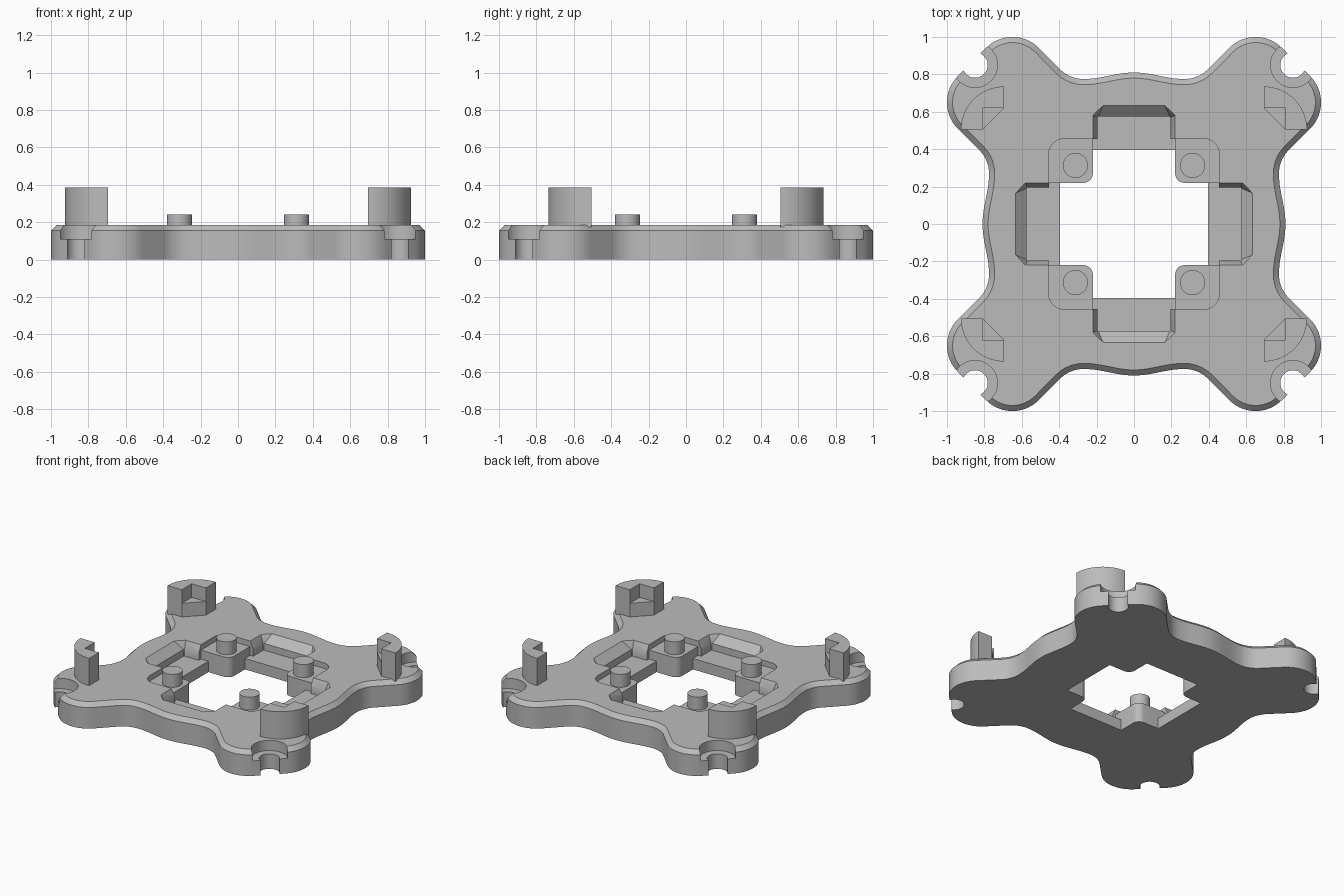
import bpy, bmesh
from math import cos, sin, pi, radians, hypot

if "Cube" in bpy.data.objects:
    bpy.data.objects.remove(bpy.data.objects["Cube"], do_unlink=True)

grey = bpy.data.materials.new("plain grey")
grey.use_nodes = True
GREY = (0.5, 0.5, 0.5, 1)
grey.diffuse_color = GREY
grey.node_tree.nodes["Principled BSDF"].inputs["Base Color"].default_value = GREY


def arc(cx, cy, r, a0, a1, n):
    angles = [radians(a0 + (a1 - a0) * i / n) for i in range(n + 1)]
    return [(cx + r * cos(a), cy + r * sin(a)) for a in angles]


def turn(pts, k):
    """Rotate points by k quarter turns."""
    for _ in range(k % 4):
        pts = [(-y, x) for x, y in pts]
    return pts


def inset(pts, d):
    """Move a counter-clockwise outline inwards."""
    out = []
    for i, (x, y) in enumerate(pts):
        ax, ay = pts[i - 1]
        bx, by = pts[(i + 1) % len(pts)]
        tx, ty = bx - ax, by - ay
        length = hypot(tx, ty)
        out.append((x - ty / length * d, y + tx / length * d))
    return out


def loft(name, rings):
    """Solid through matching outlines, each given with its height."""
    bm = bmesh.new()
    loops = [[bm.verts.new((x, y, z)) for x, y in pts] for pts, z in rings]
    for low, high in zip(loops, loops[1:]):
        for i in range(len(low)):
            j = (i + 1) % len(low)
            bm.faces.new((low[i], low[j], high[j], high[i]))
    bm.faces.new(loops[0][::-1])
    bm.faces.new(loops[-1])
    bmesh.ops.recalc_face_normals(bm, faces=bm.faces)
    mesh = bpy.data.meshes.new(name)
    bm.to_mesh(mesh)
    bm.free()
    mesh.materials.append(grey)
    ob = bpy.data.objects.new(name, mesh)
    bpy.context.collection.objects.link(ob)
    return ob


def prism(name, pts, z0, z1):
    return loft(name, [(pts, z0), (pts, z1)])


def activate(ob):
    bpy.ops.object.select_all(action="DESELECT")
    ob.select_set(True)
    bpy.context.view_layer.objects.active = ob


def smooth(ob):
    activate(ob)
    bpy.ops.object.shade_smooth_by_angle(angle=radians(25))


def cut(ob, cutter):
    cutter.hide_render = True
    mod = ob.modifiers.new("cut", "BOOLEAN")
    mod.operation = "DIFFERENCE"
    mod.solver = "EXACT"
    mod.object = cutter
    activate(ob)
    bpy.ops.object.modifier_apply(modifier=mod.name)
    bpy.data.objects.remove(cutter, do_unlink=True)


TOP, POCKET, CHANNEL = 0.185, 0.145, 0.08
SIGNS = [(sx, sy) for sx in (-1, 1) for sy in (-1, 1)]

# plate outline: wavy side, concave neck, rounded blunt lobe
dip, mid, steps = 0.27, 0.775, 10
eighth = [(dip * i / steps, mid + 0.035 * (1 + cos(pi * i / steps)) / 2)
          for i in range(steps)]
eighth += arc(dip, mid + 0.176, 0.176, -90, -45, 8)
eighth += arc(0.65, 0.8, 0.2, 135, 45, 18)
quarter = eighth + [(y, x) for x, y in eighth[::-1]]
outline = []
for k in range(4):
    outline += turn(quarter[:-1], -k)
outline.reverse()
plate = loft("base_plate", [(outline, 0), (outline, TOP - 0.03),
                            (inset(outline, 0.03), TOP)])

# shallow rounded pocket around the opening
pocket = []
for k in range(4):
    pocket += turn(arc(0.375, 0.375, 0.08, 0, 90, 8), k)
cut(plate, prism("pocket_cutter", pocket, POCKET, 0.3))

# cross-shaped opening with rounded corner blocks
cross = []
for k in range(4):
    corner = [(0.395, 0.22)] + arc(0.27, 0.27, 0.05, -90, -180, 8) + [(0.22, 0.395)]
    cross += turn(corner, k)
cut(plate, prism("opening_cutter", cross, -0.1, 0.3))

# four chamfered channels
floor_pts = [(-0.195, 0.38), (0.195, 0.38), (0.195, 0.57), (0.19, 0.575),
             (-0.19, 0.575), (-0.195, 0.57)]
rim_pts = [(-0.22, 0.38), (0.22, 0.38), (0.22, 0.58), (0.165, 0.634),
           (-0.165, 0.634), (-0.22, 0.58)]
mouth = [(-0.22, 0.38), (0.22, 0.38), (0.22, 0.455), (-0.22, 0.455)]
for k in range(4):
    low, rim = turn(floor_pts, k), turn(rim_pts, k)
    cut(plate, loft("channel_cutter", [(low, CHANNEL), (low, 0.13),
                                       (rim, TOP), (rim, 0.3)]))
    cut(plate, prism("mouth_cutter", turn(mouth, k), CHANNEL, 0.3))

# open screw notches with counterbores in the lobes
for sx, sy in SIGNS:
    for r, z in ((0.12, 0.11), (0.068, -0.1)):
        ring = arc(0.85 * sx, 0.85 * sy, r, 0, 360, 40)[:-1]
        cut(plate, prism("notch_cutter", ring, z, 0.3))
smooth(plate)

# pins and corner posts
post = [(0.695, 0.62)] + arc(0.695, 0.505, 0.23, 90, 0, 16) + [(0.81, 0.505), (0.81, 0.62)]
shelf = [(0.695, 0.62), (0.81, 0.62), (0.81, 0.505)]
for sx, sy in SIGNS:
    side = ("back" if sy > 0 else "front") + ("_left" if sx > 0 else "_right")
    ring = arc(0.313 * sx, 0.313 * sy, 0.067, 0, 360, 32)[:-1]
    smooth(prism("pin_" + side, ring, POCKET - 0.01, 0.24))
    smooth(prism("post_" + side, [(x * sx, y * sy) for x, y in post], TOP - 0.01, 0.385))
    prism("post_shelf_" + side, [(x * sx, y * sy) for x, y in shelf], TOP - 0.01, 0.285)
